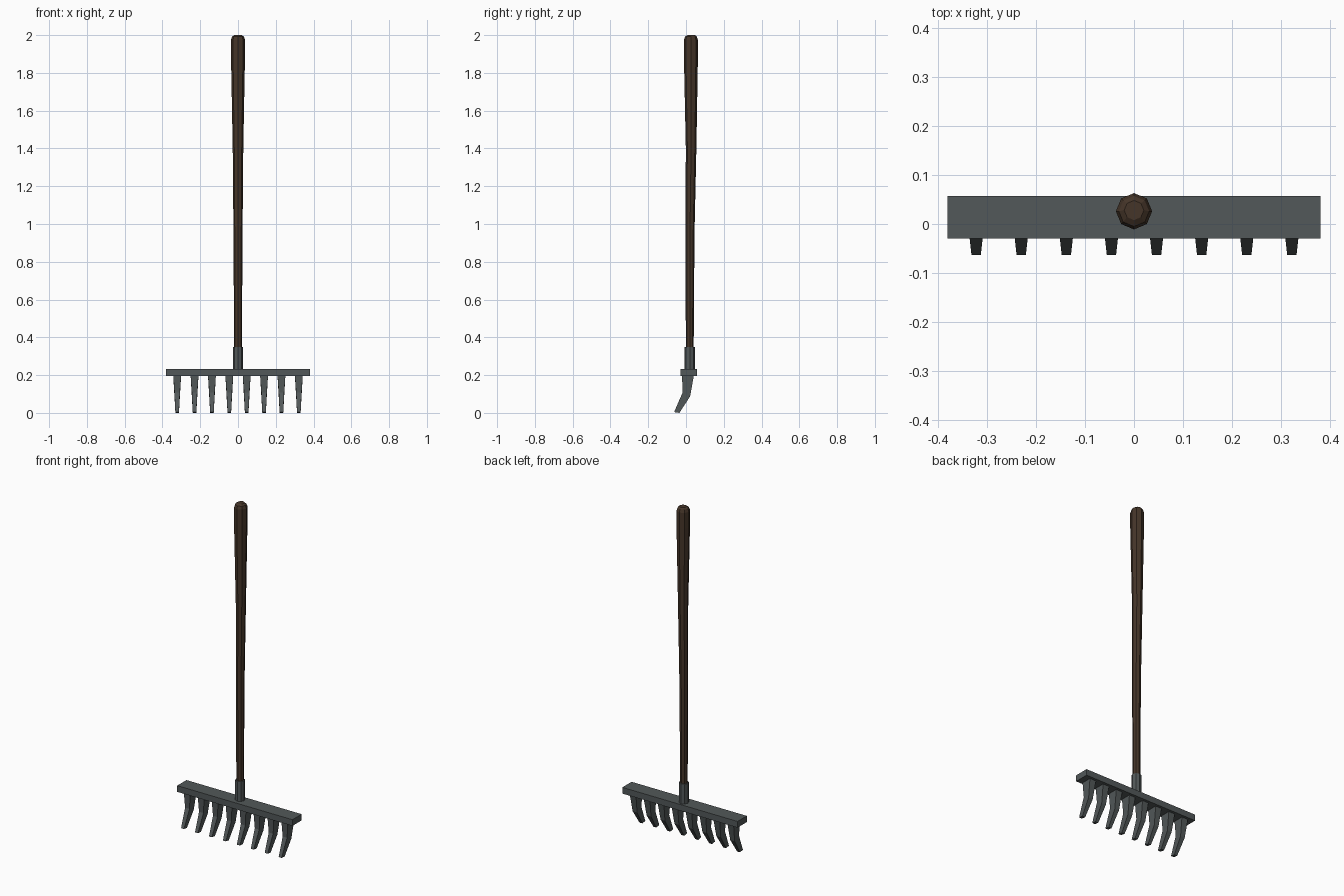
import bpy, bmesh, math

if "Cube" in bpy.data.objects:
    bpy.data.objects.remove(bpy.data.objects["Cube"])

def material(name, rgb):
    m = bpy.data.materials.new(name)
    m.diffuse_color = (*rgb, 1)
    m.use_nodes = True
    m.node_tree.nodes["Principled BSDF"].inputs["Base Color"].default_value = m.diffuse_color
    return m

wood = material("dark wood", (0.060, 0.036, 0.022))
metal = material("grey iron", (0.085, 0.098, 0.100))

def loft(name, rings, mat):
    """Skin a list of equal-length point rings and cap both ends."""
    bm = bmesh.new()
    loops = [[bm.verts.new(p) for p in r] for r in rings]
    n = len(loops[0])
    for a, b in zip(loops, loops[1:]):
        for i in range(n):
            j = (i + 1) % n
            bm.faces.new((a[i], a[j], b[j], b[i]))
    bm.faces.new(loops[0])
    bm.faces.new(loops[-1])
    bmesh.ops.recalc_face_normals(bm, faces=bm.faces)
    me = bpy.data.meshes.new(name)
    bm.to_mesh(me)
    bm.free()
    me.materials.append(mat)
    ob = bpy.data.objects.new(name, me)
    bpy.context.collection.objects.link(ob)
    return ob

def ring(y, z, r, n=8):
    return [(r * math.cos(2 * math.pi * i / n), y + r * math.sin(2 * math.pi * i / n), z)
            for i in range(n)]

def rect(y0, y1, z0, z1, w):
    return [(-w, y0, z0), (w, y0, z0), (w, y1, z1), (-w, y1, z1)]

# wooden handle, slightly bent and swelling toward the top
loft("handle", [ring(y, z, r) for y, z, r in (
    (0.020, 0.30, 0.021), (0.020, 0.40, 0.021), (0.021, 0.95, 0.024),
    (0.027, 1.40, 0.028), (0.026, 1.88, 0.037), (0.026, 1.975, 0.037),
    (0.026, 1.992, 0.031), (0.028, 2.0, 0.020))], wood)

# socket holding the handle
loft("socket", [ring(0.020, 0.22, 0.027), ring(0.020, 0.35, 0.027)], metal)

# head bar
loft("head_bar", [rect(-0.03, 0.057, 0.195, 0.195, 0.38),
                  rect(-0.03, 0.057, 0.232, 0.232, 0.38)], metal)

# eight bent, tapering teeth
for i in range(8):
    t = loft(f"tooth_{i + 1}", [
        rect(-0.021, 0.042, 0.20, 0.20, 0.021),
        rect(-0.018, 0.022, 0.108, 0.088, 0.0145),
        rect(-0.063, -0.035, 0.004, 0.0, 0.0095)], metal)
    t.location.x = (i - 3.5) * 0.092
